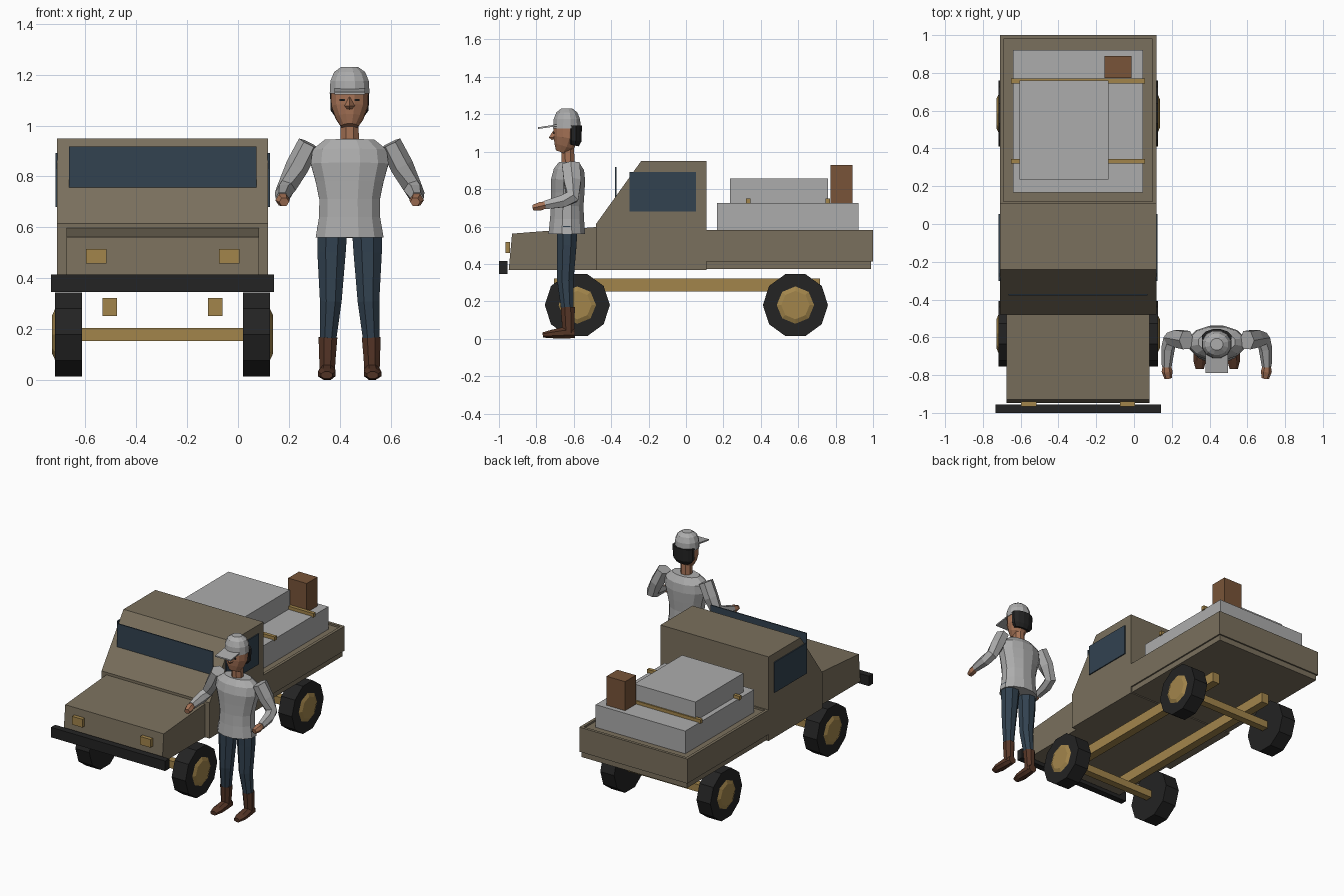
import bpy, bmesh, math
from mathutils import Vector

if "Cube" in bpy.data.objects:
    bpy.data.objects.remove(bpy.data.objects["Cube"])


def material(name, r, g, b):
    m = bpy.data.materials.new(name)
    lin = [((c / 255 + 0.055) / 1.055) ** 2.4 for c in (r, g, b)]
    m.diffuse_color = (*lin, 1)
    m.use_nodes = True
    m.node_tree.nodes["Principled BSDF"].inputs["Base Color"].default_value = m.diffuse_color
    return m


OLIVE = material("olive paint", 122, 112, 93)
BLUE = material("dark blue", 50, 66, 80)
GOLD = material("brass", 162, 133, 75)
BLACK = material("black rubber", 35, 35, 35)
GREY = material("light grey", 172, 172, 172)
SKIN = material("skin", 166, 115, 86)
BOOT = material("boot brown", 86, 54, 39)
CRATE = material("crate brown", 120, 84, 56)


def finish(name, bm, mat):
    bmesh.ops.recalc_face_normals(bm, faces=bm.faces[:])
    me = bpy.data.meshes.new(name)
    bm.to_mesh(me)
    bm.free()
    me.materials.append(mat)
    ob = bpy.data.objects.new(name, me)
    bpy.context.collection.objects.link(ob)
    return ob


def bridge(bm, rings):
    """Close a row of equal vertex rings into a capped solid."""
    n = len(rings[0])
    for a, b in zip(rings, rings[1:]):
        for i in range(n):
            j = (i + 1) % n
            bm.faces.new((a[i], a[j], b[j], b[i]))
    bm.faces.new(rings[0])
    bm.faces.new(rings[-1])


def prism(name, x0, x1, profile, mat):
    """Extrude a (y, z) profile along x."""
    bm = bmesh.new()
    bridge(bm, [[bm.verts.new((x, y, z)) for y, z in profile] for x in (x0, x1)])
    return finish(name, bm, mat)


def box(name, x0, x1, y0, y1, z0, z1, mat):
    return prism(name, x0, x1, [(y0, z0), (y1, z0), (y1, z1), (y0, z1)], mat)


def loft(name, sections, n, mat, phase=0.5):
    """Elliptical rings (centre, width radius, depth radius) along a path."""
    bm = bmesh.new()
    pts = [Vector(s[0]) for s in sections]
    rings = []
    for i, (p, (_, ra, rb)) in enumerate(zip(pts, sections)):
        dirs = []
        if i > 0:
            dirs.append((p - pts[i - 1]).normalized())
        if i < len(pts) - 1:
            dirs.append((pts[i + 1] - p).normalized())
        t = sum(dirs, Vector()).normalized()
        a = (Vector((1, 0, 0)) - t * t.x).normalized()
        b = t.cross(a)
        angles = [math.tau * (k + phase) / n + math.pi / 2 for k in range(n)]
        rings.append([bm.verts.new(p + a * ra * math.cos(w) + b * rb * math.sin(w))
                      for w in angles])
    bridge(bm, rings)
    return finish(name, bm, mat)


def disc(name, x_radii, y, z, n, mat, phase=0.0):
    """Round solid about the x direction from (x, radius) steps."""
    bm = bmesh.new()
    rings = []
    for x, r in x_radii:
        angles = [math.tau * (k + phase) / n for k in range(n)]
        rings.append([bm.verts.new((x, y + r * math.cos(w), z + r * math.sin(w)))
                      for w in angles])
    bridge(bm, rings)
    return finish(name, bm, mat)


# ---------------------------------------------------------------- truck
TX = -0.296                      # truck centre line
W = 0.414                        # body half width
L, R = TX - W, TX + W

# body shell
prism("cab", L, R, [(-0.48, 0.367), (0.11, 0.367), (0.11, 0.95),
                    (-0.24, 0.95), (-0.48, 0.615)], OLIVE)
prism("hood", TX - 0.378, TX + 0.378, [(-0.948, 0.367), (-0.47, 0.367),
                                       (-0.47, 0.598), (-0.93, 0.562)], OLIVE)
box("front_bumper", TX - 0.438, TX + 0.438, -1.0, -0.955, 0.347, 0.416, BLACK)

# windows
box("windshield", TX - 0.368, TX + 0.368, -0.379, -0.371, 0.74, 0.917, BLUE)

# cargo bed
box("bed_floor", L + 0.01, R - 0.01, 0.11, 0.99, 0.374, 0.57, OLIVE)
box("bed_tailgate", L, R, 0.98, 1.0, 0.412, 0.582, OLIVE)
box("bed_front_wall", L, R, 0.10, 0.12, 0.412, 0.582, OLIVE)

# load
box("lower_cargo", -0.64, 0.047, 0.167, 0.922, 0.56, 0.727, GREY)
box("upper_cargo", -0.605, -0.135, 0.236, 0.76, 0.725, 0.857, GREY)
box("wooden_crate", -0.156, -0.014, 0.772, 0.89, 0.727, 0.928, CRATE)
for i, y in enumerate((0.332, 0.757)):
    box(f"cargo_strap_{i}", -0.65, 0.057, y - 0.012, y + 0.012, 0.722, 0.749, GOLD)

# parts on both sides
for side, s in (("left", -1), ("right", 1)):
    def span(a, b):
        return sorted((TX + s * a, TX + s * b))
    box("side_window_" + side, *span(W - 0.002, W + 0.007), -0.303, 0.053,
        0.681, 0.892, BLUE)
    box("bed_wall_" + side, *span(W - 0.02, W), 0.11, 1.0, 0.412, 0.582, OLIVE)
    box("chassis_rail_" + side, *span(0.178, 0.235), -0.706, 0.717, 0.252, 0.323, GOLD)
    box("headlight_" + side, *span(0.221, 0.301), -0.966, -0.94, 0.459, 0.516, GOLD)
    for end, y in (("front", -0.581), ("rear", 0.585)):
        disc(f"{end}_tire_{side}", [(TX + s * 0.316, 0.174), (TX + s * 0.422, 0.174)],
             y, 0.18, 10, BLACK)
        disc(f"{end}_hub_{side}", [(TX + s * 0.40, 0.1), (TX + s * 0.422, 0.1),
                                   (TX + s * 0.433, 0.076)], y, 0.18, 8, GOLD)

for end, y in (("front", -0.581), ("rear", 0.585)):
    box(end + "_axle", TX - 0.32, TX + 0.32, y - 0.025, y + 0.025, 0.154, 0.205, GOLD)

# ---------------------------------------------------------------- standing figure
PX = 0.438                       # figure centre line

loft("shirt", [((PX, -0.637, 0.56), 0.138, 0.102), ((PX, -0.636, 0.64), 0.124, 0.094),
               ((PX, -0.635, 0.71), 0.123, 0.09), ((PX, -0.632, 0.78), 0.138, 0.092),
               ((PX, -0.63, 0.85), 0.158, 0.094), ((PX, -0.626, 0.905), 0.15, 0.084),
               ((PX, -0.625, 0.945), 0.1, 0.055)], 12, GREY)
loft("neck", [((PX, -0.63, 0.92), 0.04, 0.038), ((PX, -0.634, 1.05), 0.037, 0.037)],
     8, SKIN)

# head and face
loft("head", [((PX, -0.665, 0.996), 0.034, 0.034), ((PX, -0.652, 1.03), 0.057, 0.056),
              ((PX, -0.641, 1.075), 0.074, 0.069), ((PX, -0.638, 1.15), 0.077, 0.072)],
     12, SKIN)
loft("nose", [((PX, -0.704, 1.112), 0.004, 0.006), ((PX, -0.704, 1.078), 0.022, 0.03),
              ((PX, -0.702, 1.066), 0.014, 0.016)], 4, SKIN, 0)
for side, s in (("left", -1), ("right", 1)):
    box("eye_" + side, PX + s * 0.029 - 0.01, PX + s * 0.029 + 0.01,
        -0.711, -0.702, 1.097, 1.104, BLACK)
loft("hair", [((PX, -0.605, 1.035), 0.058, 0.034), ((PX, -0.6, 1.06), 0.077, 0.043),
              ((PX, -0.6, 1.14), 0.08, 0.045)], 12, BLACK)

# cap
loft("cap", [((PX, -0.637, 1.125), 0.081, 0.077), ((PX, -0.637, 1.175), 0.078, 0.073),
             ((PX, -0.637, 1.21), 0.063, 0.058), ((PX, -0.637, 1.23), 0.034, 0.032)],
     12, GREY)
prism("cap_brim", PX - 0.06, PX + 0.06, [(-0.79, 1.122), (-0.69, 1.136),
                                         (-0.69, 1.146), (-0.79, 1.131)], GREY)

# limbs
for side, s in (("left", -1), ("right", 1)):
    def at(dx, y, z):
        return (PX + s * dx, y, z)
    loft("sleeve_" + side, [(at(0.16, -0.615, 0.93), 0.043, 0.055),
                            (at(0.205, -0.607, 0.84), 0.046, 0.053),
                            (at(0.247, -0.61, 0.757), 0.038, 0.042),
                            (at(0.258, -0.66, 0.735), 0.036, 0.038),
                            (at(0.265, -0.755, 0.715), 0.026, 0.026)], 6, GREY)
    loft("hand_" + side, [(at(0.265, -0.745, 0.717), 0.02, 0.021),
                          (at(0.263, -0.78, 0.708), 0.029, 0.026),
                          (at(0.257, -0.817, 0.7), 0.02, 0.018)], 6, SKIN)
    loft("trouser_leg_" + side, [(at(0.068, -0.635, 0.6), 0.064, 0.06),
                                 (at(0.071, -0.637, 0.5), 0.06, 0.056),
                                 (at(0.074, -0.645, 0.31), 0.046, 0.047),
                                 (at(0.085, -0.634, 0.155), 0.034, 0.036)], 8, BLUE)
    loft("boot_shaft_" + side, [(at(0.085, -0.632, 0.168), 0.04, 0.041),
                                (at(0.087, -0.63, 0.09), 0.035, 0.037),
                                (at(0.088, -0.628, 0.03), 0.032, 0.034)], 8, BOOT)
    loft("boot_foot_" + side, [(at(0.086, -0.594, 0.03), 0.028, 0.028),
                               (at(0.088, -0.65, 0.032), 0.034, 0.034),
                               (at(0.09, -0.72, 0.025), 0.037, 0.024),
                               (at(0.09, -0.766, 0.02), 0.024, 0.015)], 8, BOOT)
